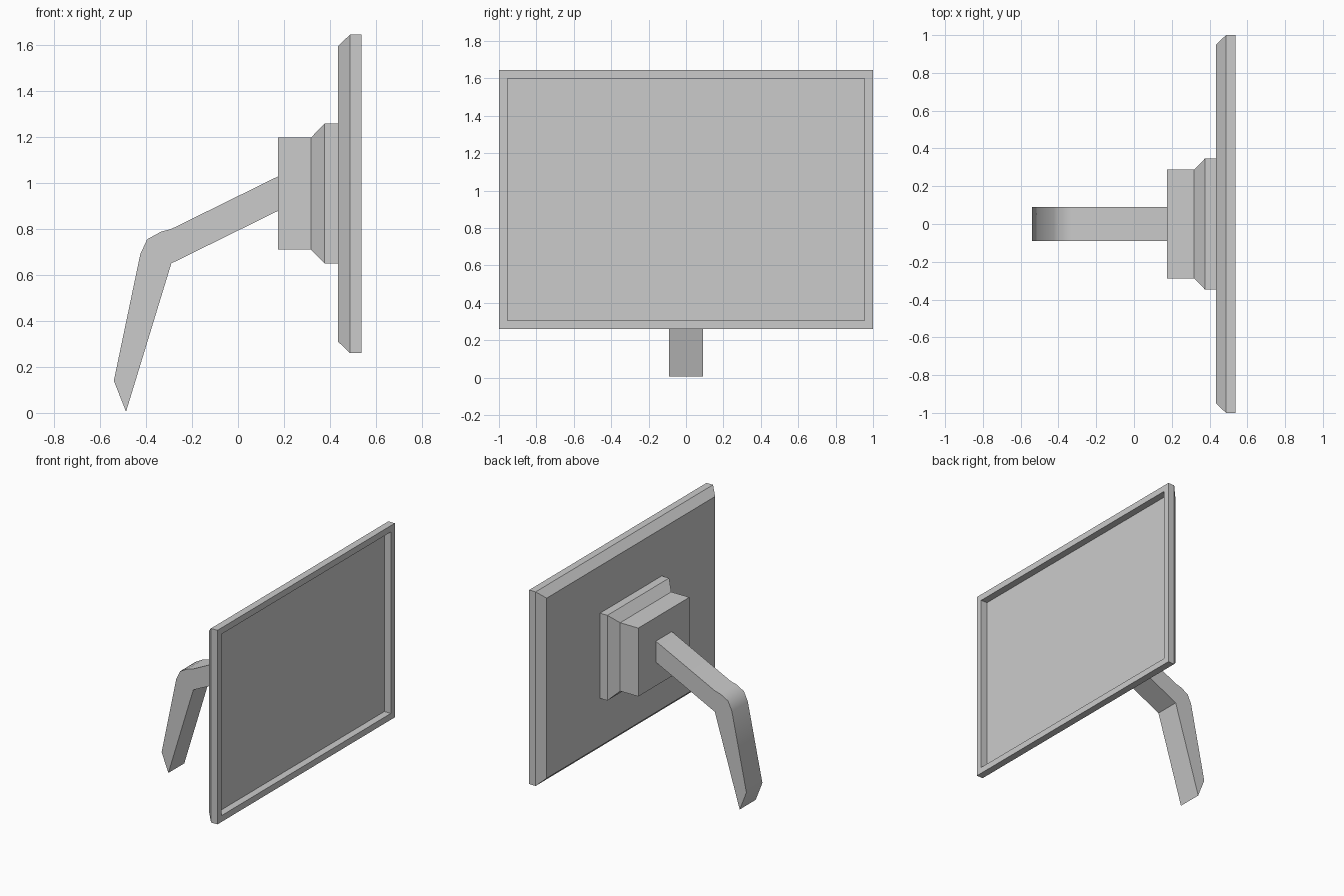
import bpy, bmesh, math

if "Cube" in bpy.data.objects:
    bpy.data.objects.remove(bpy.data.objects["Cube"])


def finish(name, bm):
    bmesh.ops.recalc_face_normals(bm, faces=bm.faces)
    mesh = bpy.data.meshes.new(name)
    bm.to_mesh(mesh)
    bm.free()
    obj = bpy.data.objects.new(name, mesh)
    bpy.context.collection.objects.link(obj)
    return obj


def bridge(bm, rings):
    """Skin a series of equal-length vertex rings and cap both ends."""
    for a, b in zip(rings, rings[1:]):
        n = len(a)
        for i in range(n):
            j = (i + 1) % n
            bm.faces.new((a[i], a[j], b[j], b[i]))
    bm.faces.new(rings[0])
    bm.faces.new(rings[-1])


def stepped_panel(name, half_y, z0, z1, steps):
    """Rectangle facing x; each step is (x position, inset of the outline)."""
    bm = bmesh.new()
    rings = []
    for x, d in steps:
        y = half_y - d
        corners = [(-y, z0 + d), (y, z0 + d), (y, z1 - d), (-y, z1 - d)]
        rings.append([bm.verts.new((x, cy, cz)) for cy, cz in corners])
    bridge(bm, rings)
    return finish(name, bm)


# Screen: chamfered back, flat rim, recessed display
stepped_panel("screen", 1.0, 0.26, 1.645,
              [(0.435, 0.05), (0.487, 0), (0.538, 0), (0.538, 0.045), (0.487, 0.045)])

# Mounting block behind the screen, flaring towards it
stepped_panel("mount_block", 0.348, 0.65, 1.258,
              [(0.175, 0.06), (0.318, 0.06), (0.377, 0), (0.436, 0)])

# Bent support arm: side profile in x and z, extruded across y
profile = [(0.177, 1.03), (-0.29, 0.80), (-0.335, 0.788), (-0.395, 0.755),
           (-0.425, 0.69), (-0.54, 0.14), (-0.487, 0.005), (-0.29, 0.65), (0.177, 0.88)]
bm = bmesh.new()
bridge(bm, [[bm.verts.new((x, y, z)) for x, z in profile] for y in (-0.09, 0.09)])
arm = finish("support_arm", bm)
bpy.context.view_layer.objects.active = arm
arm.select_set(True)
bpy.ops.object.shade_smooth_by_angle(angle=math.radians(40))
